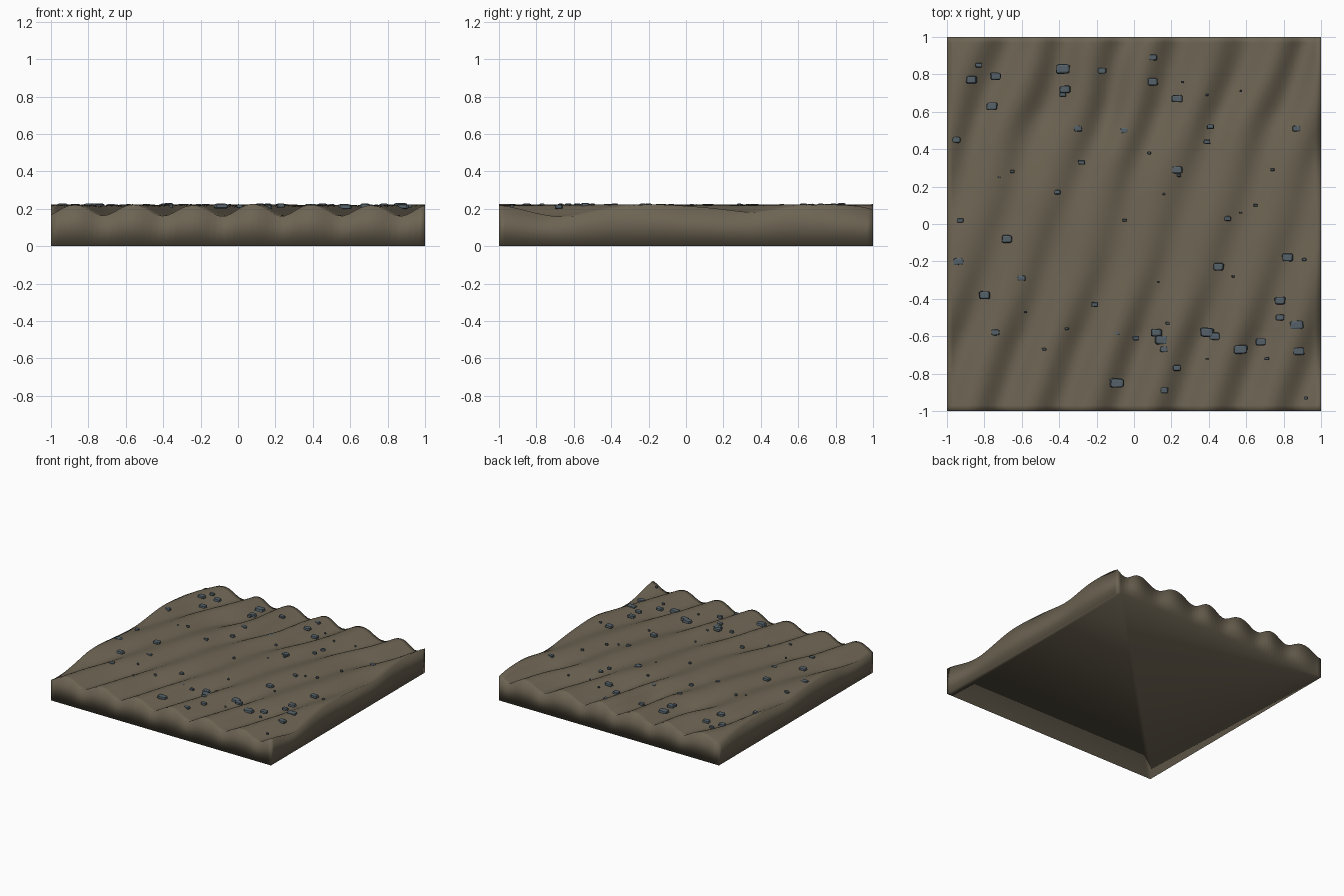
import bpy, bmesh, math, random
from mathutils import Matrix, Vector, noise

if "Cube" in bpy.data.objects:
    bpy.data.objects.remove(bpy.data.objects["Cube"])

random.seed(4)


def material(name, color):
    m = bpy.data.materials.new(name)
    m.diffuse_color = (*color, 1)
    m.use_nodes = True
    m.node_tree.nodes["Principled BSDF"].inputs["Base Color"].default_value = m.diffuse_color
    return m


def finish(bm, name, mat, smooth):
    bmesh.ops.recalc_face_normals(bm, faces=bm.faces)
    for f in bm.faces:
        f.smooth = smooth
    me = bpy.data.meshes.new(name)
    bm.to_mesh(me)
    bm.free()
    me.materials.append(mat)
    ob = bpy.data.objects.new(name, me)
    bpy.context.collection.objects.link(ob)
    return ob


def height(x, y):
    # slanted ripples, deep towards front and back, shallow in the middle
    warp = 0.035 * noise.noise(Vector((x * 2, y * 2, 3.1))) * (1 + y)
    phase = (x - 0.34 * (y + 1) + 0.72 + warp) / 0.318
    valley = (0.5 + 0.5 * math.cos(2 * math.pi * phase)) ** 1.15
    depth = 0.03 + 0.032 * min(1, abs(y) / 0.6) ** 2
    bumps = 0.007 * noise.noise(Vector((x * 5, y * 3, 0.7)))
    return 0.221 - depth * valley + bumps


# Rippled ground slab
N = 64
bm = bmesh.new()
bmesh.ops.create_grid(bm, x_segments=N, y_segments=N, size=1)
for v in bm.verts:
    v.co.z = height(v.co.x, v.co.y)
rim = [e for e in bm.edges if e.is_boundary]
res = bmesh.ops.extrude_edge_only(bm, edges=rim)
for g in res["geom"]:
    if isinstance(g, bmesh.types.BMVert):
        g.co.z = 0
bmesh.ops.holes_fill(bm, edges=[e for e in bm.edges if e.is_boundary], sides=0)
finish(bm, "rippled_ground", material("earth", (0.15, 0.125, 0.085)), True)

# Stones: x, y (hundredths) grouped by width
groups = {
    0.072: [(-38, 83), (-9, -85), (15, -62), (39, -58), (57, -67), (87, -54)],
    0.058: [(-87, 77), (-74, 79), (-76, 63), (-37, 72), (10, 76), (23, 67),
            (23, 29), (-68, -8), (-94, -20), (-80, -38), (45, -23), (82, -18),
            (78, -41), (12, -58), (43, -60), (68, -63), (88, -68)],
    0.045: [(-95, 45), (-17, 82), (10, 89), (-30, 51), (-5, 50), (87, 51),
            (-60, -29), (-10, -58), (16, -67), (23, -77), (16, -89),
            (-74, -58), (78, -50)],
    0.036: [(-83, 85), (-38, 69), (-28, 33), (-41, 17), (-93, 2), (41, 52),
            (39, 44), (50, 3), (-21, -43), (1, -61)],
    0.022: [(18, -53), (-36, -56), (-48, -67), (65, 10), (74, 29), (8, 38),
            (-5, 2), (91, -19), (71, -72), (92, -93), (-65, 28), (24, 26)],
    0.015: [(26, 76), (39, 69), (57, 71), (-72, 25), (16, 16), (57, 6),
            (53, -28), (13, -31), (-58, -47), (39, -72)],
}
bm = bmesh.new()
for width, spots in groups.items():
    for px, py in spots:
        b = bmesh.new()
        bmesh.ops.create_cube(b, size=1)
        for v in b.verts:
            if v.co.z > 0:
                v.co.xy *= 0.85
            v.co += Vector([random.uniform(-0.06, 0.06) for _ in range(3)])
        bmesh.ops.bevel(b, geom=b.edges[:], offset=0.14, segments=1,
                        affect='EDGES')
        tall = 0.012 + 0.2 * width
        bmesh.ops.scale(b, vec=(width, width * 0.7, tall), verts=b.verts)
        bmesh.ops.translate(b, vec=(px / 100, py / 100,
                                    0.213 + random.uniform(-0.003, 0.004)),
                            verts=b.verts)
        tmp = bpy.data.meshes.new("tmp")
        b.to_mesh(tmp)
        b.free()
        bm.from_mesh(tmp)
        bpy.data.meshes.remove(tmp)
finish(bm, "scattered_stones", material("slate", (0.09, 0.12, 0.14)), False)
